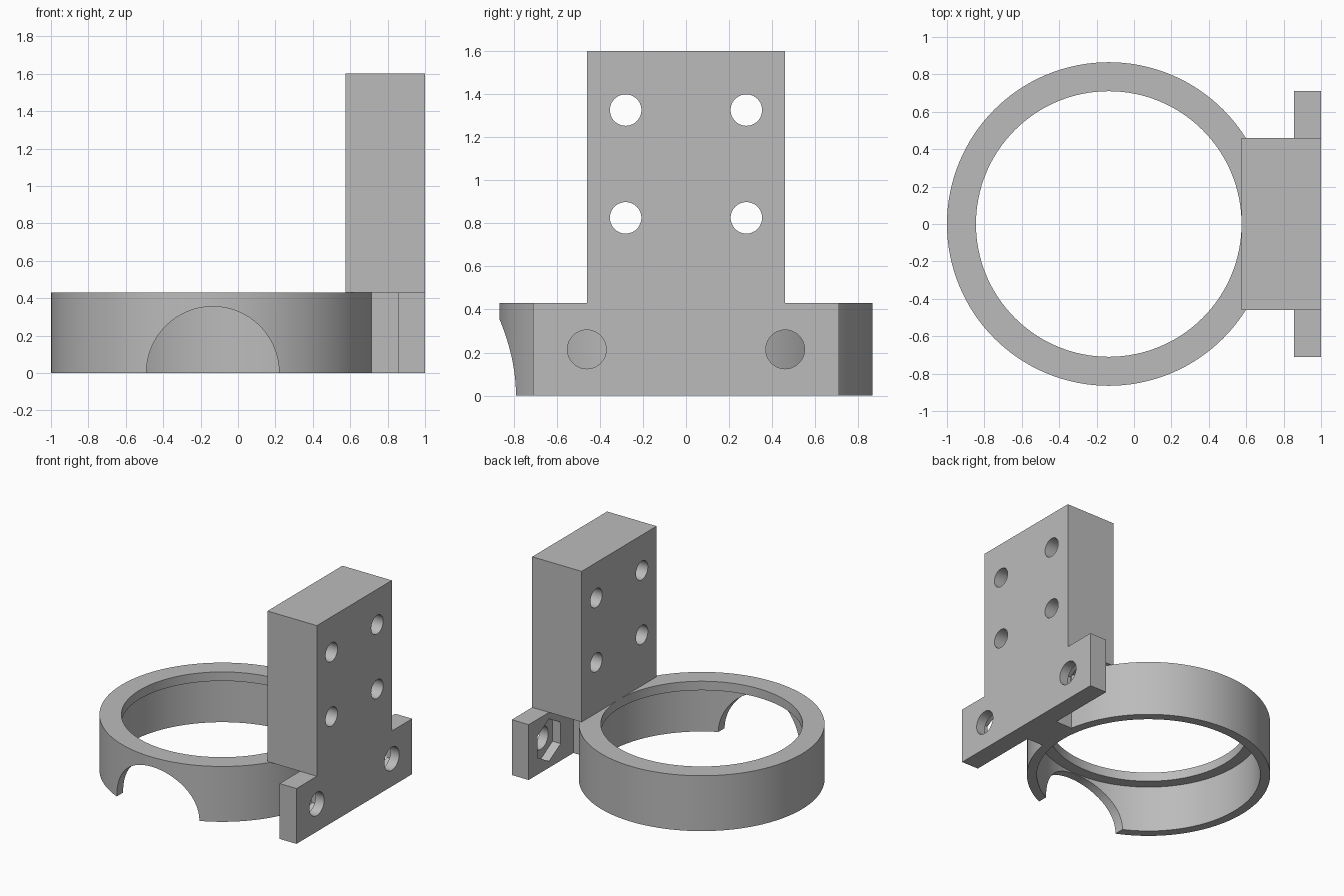
import bpy, bmesh, math
from mathutils import Matrix, Vector

cube = bpy.data.objects.get("Cube")
if cube:
    bpy.data.objects.remove(cube, do_unlink=True)

grey = bpy.data.materials.new("plain grey")
grey.use_nodes = True
COLOUR = (0.5, 0.5, 0.5, 1)
grey.diffuse_color = COLOUR
grey.node_tree.nodes["Principled BSDF"].inputs["Base Color"].default_value = COLOUR

RING_X = -0.135      # ring axis
RING_TOP = 0.43


def add_object(name, bm):
    bmesh.ops.recalc_face_normals(bm, faces=bm.faces)
    mesh = bpy.data.meshes.new(name)
    bm.to_mesh(mesh)
    bm.free()
    mesh.materials.append(grey)
    obj = bpy.data.objects.new(name, mesh)
    bpy.context.collection.objects.link(obj)
    return obj


def box(name, low, high):
    low, high = Vector(low), Vector(high)
    bm = bmesh.new()
    bmesh.ops.create_cube(bm, size=1, matrix=Matrix.Translation((low + high) / 2)
                          @ Matrix.Diagonal((*(high - low), 1)))
    return add_object(name, bm)


def rod(name, centre, radius, depth, axis, sides=48):
    """Prism along the x or y axis."""
    turn = Matrix.Rotation(math.pi / 2, 4, "Y" if axis == "x" else "X")
    if sides == 6:  # corners point sideways
        turn = turn @ Matrix.Rotation(math.pi / 2, 4, "Z")
    bm = bmesh.new()
    bmesh.ops.create_cone(bm, cap_ends=True, segments=sides, radius1=radius,
                          radius2=radius, depth=depth,
                          matrix=Matrix.Translation(centre) @ turn)
    return add_object(name, bm)


def combine(target, other, operation):
    mod = target.modifiers.new(other.name, "BOOLEAN")
    mod.operation = operation
    mod.solver = "EXACT"
    mod.object = other
    bpy.context.view_layer.objects.active = target
    bpy.ops.object.modifier_apply(modifier=mod.name)
    bpy.data.objects.remove(other, do_unlink=True)


# Ring: lathed wall with an inward lip at the top
profile = [(0.865, 0), (0.865, RING_TOP), (0.71, RING_TOP),
           (0.71, 0.36), (0.795, 0.36), (0.795, 0)]
bm = bmesh.new()
verts = [bm.verts.new((RING_X + r, 0, z)) for r, z in profile]
edges = [bm.edges.new((a, b)) for a, b in zip(verts, verts[1:] + verts[:1])]
bmesh.ops.spin(bm, geom=verts + edges, cent=(RING_X, 0, 0), axis=(0, 0, 1),
               angle=math.tau, steps=128)
bmesh.ops.remove_doubles(bm, verts=bm.verts, dist=0.0005)
bracket = add_object("ring_bracket", bm)

# Round opening in the front of the ring
combine(bracket, rod("front_opening", (RING_X, -0.7, 0), 0.355, 0.8, "y", 96), "DIFFERENCE")

# Mount: tower, foot plate and the neck that joins the ring
mount = box("tower", (0.575, -0.46, RING_TOP), (1, 0.46, 1.6))
combine(mount, box("foot_plate", (0.855, -0.71, 0), (1, 0.71, RING_TOP)), "UNION")
combine(mount, box("neck", (0.69, -0.16, 0), (0.9, 0.16, RING_TOP)), "UNION")

# Bolt holes and hexagonal nut pockets
for side in (-1, 1):
    for z in (0.825, 1.325):
        combine(mount, rod("tower_hole", (0.8, side * 0.28, z), 0.073, 1, "x"), "DIFFERENCE")
    spot = (0.9, side * 0.46, 0.215)
    combine(mount, rod("foot_hole", spot, 0.09, 0.4, "x"), "DIFFERENCE")
    pocket = (0.855, side * 0.46, 0.215)
    combine(mount, rod("nut_pocket", pocket, 0.165, 0.14, "x", 6), "DIFFERENCE")

combine(bracket, mount, "UNION")

bpy.ops.object.select_all(action="DESELECT")
bracket.select_set(True)
bpy.context.view_layer.objects.active = bracket
bpy.ops.object.shade_smooth_by_angle(angle=math.radians(30))
